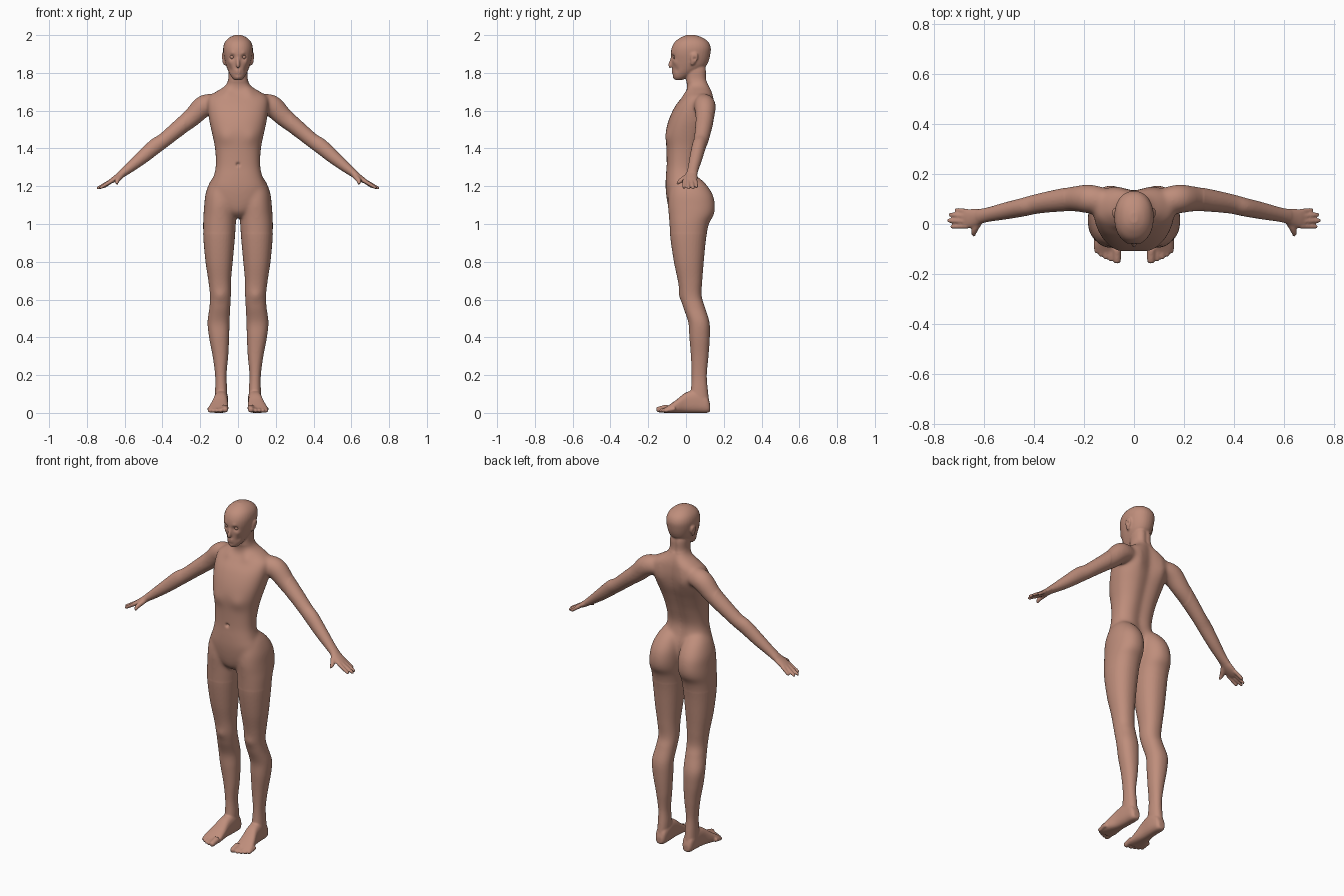
import bpy, bmesh, math
from mathutils import Vector

body = bmesh.new()


def spline(rows, steps=6):
    """Catmull-Rom interpolation of equal-length number rows."""
    out = []
    for i in range(len(rows) - 1):
        a, b, c, d = rows[max(i - 1, 0)], rows[i], rows[i + 1], rows[min(i + 2, len(rows) - 1)]
        for k in range(steps):
            t = k / steps
            out.append([0.5 * (2 * q + (r - p) * t + (2 * p - 5 * q + 4 * r - s) * t * t
                               + (3 * q - p - 3 * r + s) * t ** 3)
                        for p, q, r, s in zip(a, b, c, d)])
    out.append(list(rows[-1]))
    return out


def skin(rings):
    """Bridge rings of points into a closed shell."""
    loops = [[body.verts.new(p) for p in ring] for ring in rings]
    n = len(loops[0])
    faces = [body.faces.new(loops[0][::-1]), body.faces.new(loops[-1])]
    for a, b in zip(loops, loops[1:]):
        for i in range(n):
            j = (i + 1) % n
            faces.append(body.faces.new((a[i], a[j], b[j], b[i])))
    bmesh.ops.recalc_face_normals(body, faces=faces)


def unit_ring(power=2.0, n=32):
    pts = []
    for i in range(n):
        c, s = math.cos(math.tau * i / n), math.sin(math.tau * i / n)
        pts.append((math.copysign(abs(c) ** (2 / power), c), math.copysign(abs(s) ** (2 / power), s)))
    return pts


def loft(rows, side=1, along='z', power=2.2, groove=0.0):
    """Rows: position on axis, x centre, x radius, low and high of the other axis."""
    rings = []
    for t, cx, rx, lo, hi in spline(rows):
        ring = []
        for c, s in unit_ring(power):
            w = (lo + hi) / 2 + (hi - lo) / 2 * s
            if s > 0:
                w -= groove * rx * math.exp(-(c / 0.28) ** 2)
            x = side * (cx + rx * c)
            ring.append((x, w, t) if along == 'z' else (x, t, w))
        rings.append(ring)
    skin(rings)


def tube(rows, side=1):
    """Rows: x, y, z, radius across, radius in thickness."""
    pts = spline(rows)
    whole = (Vector(rows[-1][:3]) - Vector(rows[0][:3])).normalized()
    ref = Vector((1, 0, 0)) if abs(whole.y) > 0.7 else Vector((0, 1, 0))
    rings = []
    for i, p in enumerate(pts):
        t = (Vector(pts[min(i + 1, len(pts) - 1)][:3]) - Vector(pts[max(i - 1, 0)][:3])).normalized()
        u = (ref - t * ref.dot(t)).normalized()
        v = t.cross(u)
        ring = [Vector(p[:3]) + u * p[3] * c + v * p[4] * s for c, s in unit_ring(n=20)]
        rings.append([(side * q.x, q.y, q.z) for q in ring])
    skin(rings)


def digit(base, tip, r, side):
    a, b = Vector(base), Vector(tip)
    tube([(*a.lerp(b, t), r * k, r * k) for t, k in
          ((0, 1.15), (0.5, 1.05), (0.85, 0.95), (0.96, 0.7), (1, 0.35))], side)


# Torso and neck
loft([(1.035, 0, .025, -.055, .02), (1.065, 0, .07, -.085, .05), (1.12, 0, .13, -.1, .08),
      (1.19, 0, .150, -.108, .085), (1.25, 0, .130, -.107, .066), (1.31, 0, .118, -.103, .058),
      (1.4, 0, .122, -.104, .082), (1.48, 0, .138, -.108, .112), (1.55, 0, .153, -.092, .14),
      (1.62, 0, .162, -.06, .153), (1.67, 0, .158, -.022, .152), (1.70, 0, .118, 0, .143),
      (1.73, 0, .07, .006, .127), (1.765, 0, .052, 0, .11), (1.82, 0, .05, 0, .108),
      (1.86, 0, .04, .01, .095)], power=2.4, groove=.13)

# Head
loft([(1.762, 0, .018, -.056, -.02), (1.775, 0, .032, -.065, .005), (1.80, 0, .047, -.07, .05),
      (1.83, 0, .060, -.072, .1), (1.86, 0, .069, -.075, .119), (1.9, 0, .077, -.08, .129),
      (1.935, 0, .078, -.075, .131), (1.965, 0, .068, -.058, .117), (1.988, 0, .045, -.027, .085),
      (2.001, 0, .014, .005, .045)])

# Nose
tube([(0, -.070, 1.895, .006, .006), (0, -.078, 1.868, .007, .008),
      (0, -.083, 1.842, .011, .010), (0, -.076, 1.830, .010, .006)])

for side in (1, -1):
    # Leg with buttock
    loft([(1.27, .075, .04, -.05, .035), (1.22, .084, .066, -.078, .098), (1.16, .09, .082, -.092, .14),
          (1.10, .093, .086, -.096, .154), (1.05, .096, .087, -.092, .148), (1.0, .098, .087, -.088, .122),
          (.92, .1, .083, -.082, .106), (.8, .1, .072, -.064, .094), (.7, .097, .06, -.043, .086),
          (.62, .093, .055, -.03, .083), (.56, .096, .055, -.015, .1), (.48, .103, .058, .012, .124),
          (.4, .1, .053, .018, .126), (.3, .093, .041, .026, .119), (.2, .091, .03, .03, .11),
          (.12, .089, .032, .025, .116), (.05, .09, .033, .01, .124)], side)
    # Foot
    loft([(.128, .088, .018, .008, .045), (.11, .088, .031, 0, .09), (.06, .088, .036, 0, .12),
          (0, .092, .038, 0, .108), (-.05, .099, .047, 0, .07), (-.09, .104, .053, 0, .042),
          (-.115, .105, .046, 0, .026)], side, along='y', power=2.6)
    # Toes
    for x, y, r in ((.068, -.157, .016), (.093, -.149, .011), (.113, -.141, .011),
                    (.132, -.13, .011), (.149, -.117, .011)):
        digit((x, y + .06, r + .012), (x, y, r - .001), r, side)
    # Arm
    tube([(.12, .09, 1.64, .05, .05), (.18, .1, 1.625, .058, .058), (.245, .1, 1.563, .05, .05),
          (.317, .092, 1.505, .044, .043), (.39, .08, 1.445, .039, .039), (.44, .068, 1.41, .037, .041),
          (.51, .053, 1.35, .034, .035), (.58, .038, 1.293, .029, .026), (.62, .03, 1.262, .03, .02)], side)
    # Palm
    tube([(.595, .034, 1.28, .025, .022), (.635, .026, 1.25, .035, .018),
          (.665, .021, 1.231, .038, .014), (.685, .02, 1.219, .034, .009)], side)
    # Fingers and thumb
    for base, tip in (((.665, .05, 1.229), (.716, .057, 1.193)), ((.67, .03, 1.23), (.741, .038, 1.186)),
                      ((.67, .01, 1.23), (.748, .014, 1.186)), ((.665, -.009, 1.23), (.734, -.011, 1.189))):
        digit(base, tip, .0092, side)
    tube([(.612, .02, 1.262, .014, .014), (.632, -.012, 1.24, .014, .014),
          (.641, -.035, 1.224, .011, .011), (.638, -.047, 1.21, .005, .005)], side)
    # Ear
    tube([(.073, .05, 1.908, .006, .004), (.079, .046, 1.897, .019, .007), (.078, .042, 1.872, .018, .007),
          (.072, .034, 1.848, .010, .006), (.07, .032, 1.84, .004, .003)], side)

# Fuse all parts into one skin
mesh = bpy.data.meshes.new("body")
body.to_mesh(mesh)
body.free()
obj = bpy.data.objects.new("body", mesh)
bpy.context.collection.objects.link(obj)
fuse = obj.modifiers.new("fuse", 'REMESH')
fuse.mode, fuse.voxel_size = 'VOXEL', .005
soft = obj.modifiers.new("soften", 'SMOOTH')
soft.iterations = 4
fused = bpy.data.meshes.new_from_object(obj.evaluated_get(bpy.context.evaluated_depsgraph_get()))
obj.modifiers.clear()
obj.data = fused

# Blend the hips and shoulders further
bm = bmesh.new()
bm.from_mesh(fused)
blend = [v for v in bm.verts if .95 < v.co.z < 1.75 and abs(v.co.x) < .28]
for _ in range(30):
    bmesh.ops.smooth_vert(bm, verts=blend, factor=.5, use_axis_x=True, use_axis_y=True, use_axis_z=True)

# Sculpted details, mirrored: centre, radius, push
details = [((.031, -.072, 1.884), .014, (0, .011, 0)),      # eye sockets
           ((.03, -.075, 1.903), .012, (0, -.004, 0)),      # brows
           ((.045, -.06, 1.855), .016, (.002, -.004, 0)),   # cheekbones
           ((.045, -.055, 1.815), .016, (-.003, .003, 0)),  # hollow cheeks
           ((.008, -.072, 1.812), .009, (0, -.004, 0)),     # upper lip
           ((.008, -.071, 1.799), .008, (0, -.004, 0)),     # lower lip
           ((0, -.066, 1.775), .014, (0, -.004, 0)),        # chin
           ((.083, .046, 1.875), .008, (-.006, 0, 0)),      # ear hollows
           ((0, -.104, 1.315), .009, (0, .014, 0)),         # navel
           ((.07, -.10, 1.46), .04, (0, -.006, 0)),         # ribs
           ((.06, .0, 1.69), .03, (0, -.006, .002)),        # collarbones
           ((.095, .15, 1.6), .05, (0, .009, 0)),           # shoulder blades
           ((.094, -.03, .62), .03, (0, -.006, 0))]         # kneecaps
details = [(Vector(c), r, Vector(d)) for c, r, d in details]
for v in bm.verts:
    p = Vector((abs(v.co.x), v.co.y, v.co.z))
    sx = 1 if v.co.x >= 0 else -1
    for c, r, d in details:
        q = (p - c).length_squared / (r * r)
        if q < 6:
            k = math.exp(-q)
            v.co += Vector((sx * d.x, d.y, d.z)) * k
    v.co.z = max(v.co.z, 0)
for f in bm.faces:
    f.smooth = True
bm.to_mesh(fused)
bm.free()

# Skin colour
tone = bpy.data.materials.new("skin")
tone.diffuse_color = (.52, .27, .2, 1)
fused.materials.clear()
fused.materials.append(tone)

# Eyes
for side, label in ((1, "left_eye"), (-1, "right_eye")):
    bpy.ops.mesh.primitive_uv_sphere_add(segments=24, ring_count=12, radius=.0115,
                                         location=(side * .031, -.0575, 1.884))
    eye = bpy.context.object
    eye.name = label
    eye.data.materials.append(tone)
    bpy.ops.object.shade_smooth()
